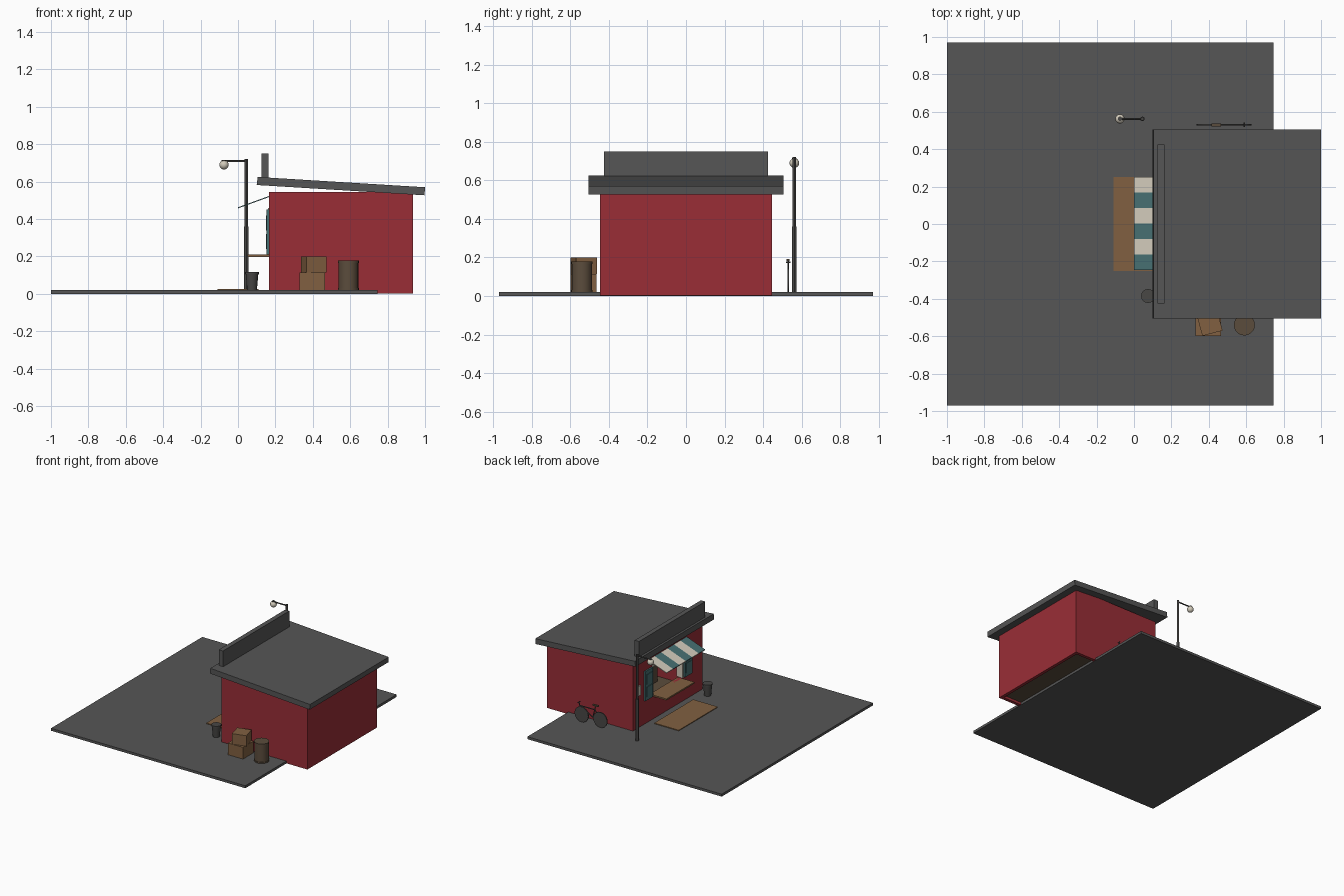
import bpy, bmesh, math
from mathutils import Vector, Matrix

if "Cube" in bpy.data.objects:
    bpy.data.objects.remove(bpy.data.objects["Cube"])


def material(name, r, g, b):
    m = bpy.data.materials.new(name)
    m.use_nodes = True
    m.diffuse_color = (r, g, b, 1)
    m.node_tree.nodes["Principled BSDF"].inputs["Base Color"].default_value = (r, g, b, 1)
    return m


GREY = material("slate grey", .092, .092, .092)
RED = material("brick red", .32, .027, .037)
TEAL = material("teal", .062, .16, .168)
CREAM = material("cream", .65, .6, .5)
WOOD = material("wood brown", .22, .118, .053)
DARK_WOOD = material("dark wood", .105, .073, .046)
METAL = material("dark metal", .065, .063, .06)


def finish(name, bm, mats, smooth=False):
    bmesh.ops.recalc_face_normals(bm, faces=bm.faces)
    mesh = bpy.data.meshes.new(name)
    bm.to_mesh(mesh)
    bm.free()
    for m in mats:
        mesh.materials.append(m)
    ob = bpy.data.objects.new(name, mesh)
    bpy.context.collection.objects.link(ob)
    if smooth:
        bpy.ops.object.select_all(action='DESELECT')
        ob.select_set(True)
        bpy.context.view_layer.objects.active = ob
        bpy.ops.object.shade_smooth_by_angle()
    return ob


def add_box(bm, x, y, z, turn=0):
    size = (x[1] - x[0], y[1] - y[0], z[1] - z[0])
    mid = Vector((sum(x) / 2, sum(y) / 2, sum(z) / 2))
    mat = Matrix.Translation(mid) @ Matrix.Rotation(turn, 4, 'Z') @ Matrix.Diagonal((*size, 1))
    bmesh.ops.create_cube(bm, size=1, matrix=mat)


def box(name, mat, x, y, z, turn=0):
    bm = bmesh.new()
    add_box(bm, x, y, z, turn)
    return finish(name, bm, [mat])


def add_rod(bm, a, b, r1, r2=None, sides=12):
    a, b = Vector(a), Vector(b)
    d = b - a
    mat = Matrix.Translation((a + b) / 2) @ d.to_track_quat('Z', 'Y').to_matrix().to_4x4()
    bmesh.ops.create_cone(bm, cap_ends=True, segments=sides, radius1=r1,
                          radius2=r1 if r2 is None else r2, depth=d.length, matrix=mat)


def rods(name, mat, parts, sides=12):
    bm = bmesh.new()
    for p in parts:
        add_rod(bm, *p, sides=sides)
    return finish(name, bm, [mat], True)


def prism(name, mat, profile, y0, y1):
    # side profile in x and z, extruded along y
    bm = bmesh.new()
    face = bm.faces.new([bm.verts.new((x, y0, z)) for x, z in profile])
    ext = bmesh.ops.extrude_face_region(bm, geom=[face])
    verts = [v for v in ext["geom"] if isinstance(v, bmesh.types.BMVert)]
    bmesh.ops.translate(bm, verts=verts, vec=(0, y1 - y0, 0))
    return finish(name, bm, [mat])


# Ground and building shell with a serving window on the -x side
box("ground", GREY, (-1, .745), (-.97, .97), (0, .02))
bm = bmesh.new()
X0, X1, W, T, TOP, LOW = .165, .935, .445, .025, .545, .002
HOLE, SILL, HEAD = .2, .21, .46
for s in (-1, 1):
    add_box(bm, (X0, X1), sorted((s * W, s * (W - T))), (LOW, TOP))
    add_box(bm, (X0, X0 + T), sorted((s * (W - T), s * HOLE)), (LOW, TOP))
add_box(bm, (X1 - T, X1), (T - W, W - T), (LOW, TOP))
add_box(bm, (X0, X0 + T), (-HOLE, HOLE), (LOW, SILL))
add_box(bm, (X0, X0 + T), (-HOLE, HOLE), (HEAD, TOP))
finish("walls", bm, [RED])
box("floor", DARK_WOOD, (X0 + T, X1 - T), (T - W, W - T), (.022, .032))
box("back_shelf", DARK_WOOD, (.5, .6), (-.35, .35), (.032, .4))

# Sloping roof and front parapet
prism("roof", GREY, [(.1, .582), (.105, .625), (1, .57), (.997, .527)], -.505, .505)
box("parapet", GREY, (.125, .163), (-.425, .425), (.6, .75))

# Window lining, shutters and counter
bm = bmesh.new()
for s in (-1, 1):
    add_box(bm, (X0 - .004, X0 + .05), sorted((s * .2, s * .185)), (SILL, HEAD))
add_box(bm, (X0 - .004, X0 + .05), (-.185, .185), (HEAD - .015, HEAD))
finish("window_frame", bm, [CREAM])
for s, side in ((-1, "right"), (1, "left")):
    bm = bmesh.new()
    y = sorted((s * .205, s * .3))
    add_box(bm, (.153, X0), y, (.21, .45))
    for z in (.24, .34):
        add_box(bm, (.149, .153), (y[0] + .015, y[1] - .015), (z, z + .08))
    finish(side + "_shutter", bm, [TEAL])
box("counter", WOOD, (.05, .2), (-.18, .18), (.198, .21))
box("menu_board", CREAM, (.157, X0), (.355, .4), (.28, .36))

# Striped awning: stripes alternate along y
N, A0, A1 = 6, -.245, .25
bm = bmesh.new()
step = (A1 - A0) / N
for i in range(N):
    y0, y1 = A0 + i * step, A0 + (i + 1) * step
    for dz in (0, -.006):
        f = bm.faces.new([bm.verts.new(p) for p in (
            (0, y0, .463 + dz), (0, y1, .463 + dz), (X0, y1, .523 + dz), (X0, y0, .523 + dz))])
        f.material_index = i % 2
bmesh.ops.remove_doubles(bm, verts=bm.verts, dist=.0001)
edges = [e for e in bm.edges if e.is_boundary]
bmesh.ops.bridge_loops(bm, edges=edges)
for f in bm.faces:
    f.material_index = min(int((f.calc_center_median().y - A0) / step), N - 1) % 2
finish("awning", bm, [TEAL, CREAM])

# Deck mat, bin, crates and barrel
box("door_mat", WOOD, (-.11, .11), (-.25, .25), (.019, .026))
rods("bin", METAL, [((.075, -.385, .02), (.075, -.385, .108), .026, .034),
                    ((.075, -.385, .106), (.075, -.385, .116), .037)], 16)
box("lower_crate", WOOD, (.33, .465), (-.6, -.465), (.02, .115))
box("upper_crate", WOOD, (.349, .461), (-.586, -.474), (.115, .2), math.radians(15))
rods("barrel", DARK_WOOD, [((.59, -.54, .02), (.59, -.54, .175), .053),
                           ((.59, -.54, .165), (.59, -.54, .178), .056),
                           ((.59, -.54, .02), (.59, -.54, .03), .056)], 20)

# Street lamp
PX, PY = .045, .562
rods("lamp_post", METAL, [((PX, PY, .02), (PX, PY, .36), .012),
                          ((PX, PY, .36), (PX, PY, .72), .009),
                          ((PX, PY, .71), (-.075, PY, .71), .005),
                          ((-.075, PY, .706), (-.075, PY, .716), .012)])
bm = bmesh.new()
bmesh.ops.create_uvsphere(bm, u_segments=16, v_segments=10, radius=.025,
                          matrix=Matrix.Translation((-.075, PY, .69)))
finish("lamp_globe", bm, [CREAM], True)

# Bicycle leaning by the wall
BY, R = .53, .062
REAR, FRONT = (.397, BY, .082), (.565, BY, .082)
CRANK, SEAT, HEAD_TUBE = (.465, BY, .085), (.44, BY, .185), (.58, BY, .15)
rods("bicycle_wheels", METAL, [((c[0], BY - .004, c[2]), (c[0], BY + .004, c[2]), R)
                               for c in (REAR, FRONT)], 20)
BARS = (.59, BY, .175)
joints = [(REAR, CRANK), (CRANK, SEAT), (CRANK, HEAD_TUBE), (FRONT, BARS),
          ((.447, BY, .15), HEAD_TUBE), (REAR, (.447, BY, .15))]
rods("bicycle_frame", METAL, [(a, b, .004) for a, b in joints]
     + [((.59, BY - .012, .175), (.59, BY + .012, .175), .004)], 8)
box("bicycle_seat", DARK_WOOD, (.415, .465), (BY - .008, BY + .008), (.182, .192))
